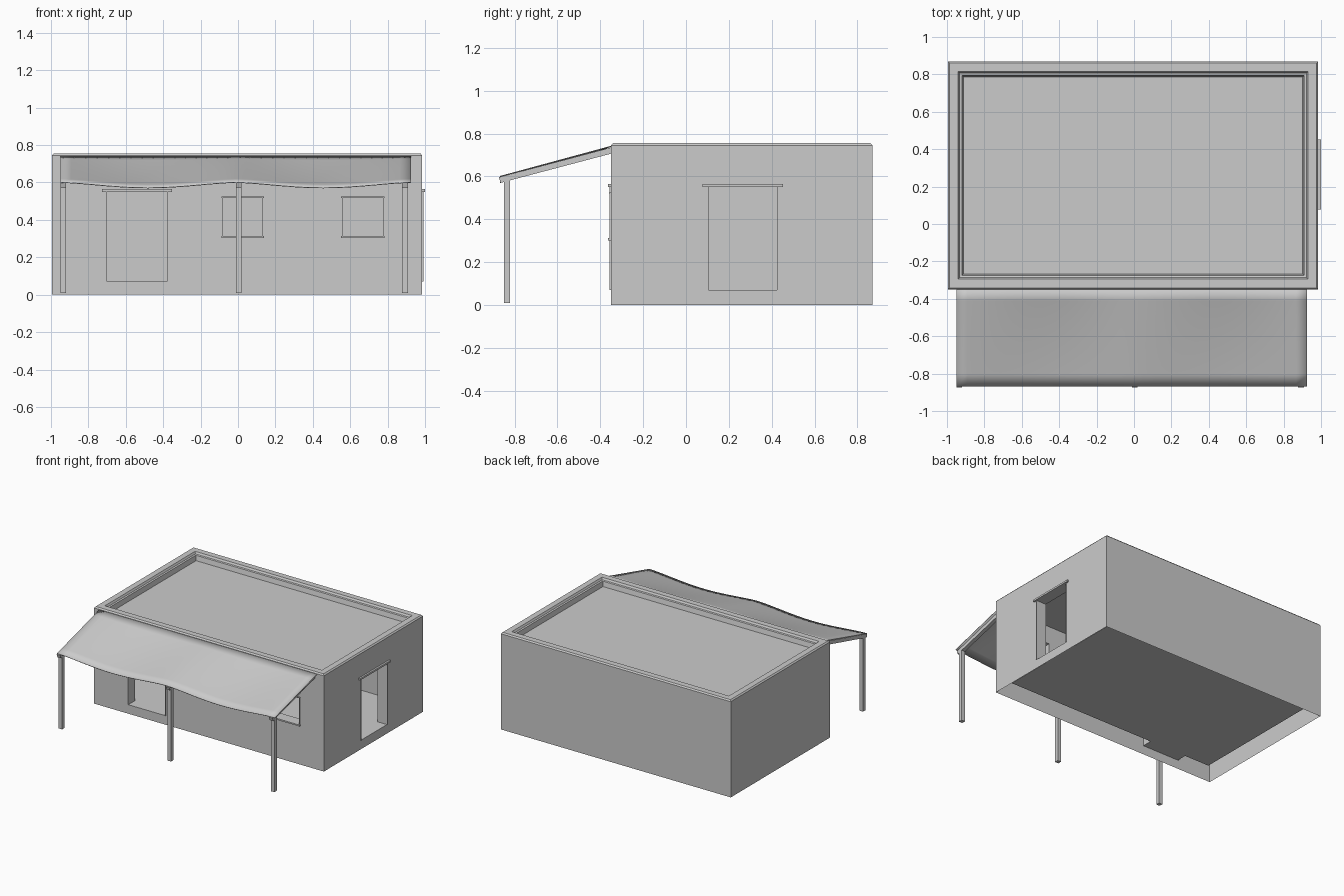
import bpy, bmesh, math

if "Cube" in bpy.data.objects:
    bpy.data.objects.remove(bpy.data.objects["Cube"])

X0, X1, Y0, Y1 = -0.995, 0.985, -0.35, 0.87      # outer wall footprint
FLOOR, WALL = 0.07, 0.08


def make(name, bm):
    bmesh.ops.recalc_face_normals(bm, faces=bm.faces[:])
    me = bpy.data.meshes.new(name)
    bm.to_mesh(me)
    bm.free()
    ob = bpy.data.objects.new(name, me)
    bpy.context.collection.objects.link(ob)
    return ob


def box(name, x, y, z):
    bm = bmesh.new()
    bmesh.ops.create_cube(bm, size=1)
    for v in bm.verts:
        for i, (a, b) in enumerate((x, y, z)):
            v.co[i] = b if v.co[i] > 0 else a
    return make(name, bm)


def prism(name, x, profile):
    """Side profile of (y, z) points extruded along x."""
    bm = bmesh.new()
    f = bm.faces.new([bm.verts.new((x[0], y, z)) for y, z in profile])
    g = bmesh.ops.extrude_face_region(bm, geom=[f])["geom"]
    for v in g:
        if isinstance(v, bmesh.types.BMVert):
            v.co.x = x[1]
    return make(name, bm)


# walls, bevelled parapet and sunken roof as one stack of rectangular rings
bm = bmesh.new()
rings = []
for d, z in [(0, 0), (0, .745), (.009, .755), (.055, .755), (.063, .74),
             (.075, .737), (.083, .70)]:
    rings.append([bm.verts.new(p) for p in
                  ((X0 + d, Y0 + d, z), (X1 - d, Y0 + d, z),
                   (X1 - d, Y1 - d, z), (X0 + d, Y1 - d, z))])
for a, b in zip(rings, rings[1:]):
    for i in range(4):
        j = (i + 1) % 4
        bm.faces.new((a[i], a[j], b[j], b[i]))
bm.faces.new(rings[0])
bm.faces.new(rings[-1])
house = make("house_walls", bm)

# openings: name, side, span along the wall, height range
openings = [("front_door", "front", (-.70, -.38), (FLOOR, .55)),
            ("middle_window", "front", (-.08, .13), (.31, .52)),
            ("right_window", "front", (.56, .775), (.31, .52)),
            ("side_door", "side", (.105, .425), (FLOOR, .55))]


def on_wall(name, side, span, depth, z):
    """Box on a wall; depth is measured outwards from the wall face."""
    if side == "front":
        return box(name, span, (Y0 - depth[1], Y0 - depth[0]), z)
    return box(name, (X1 + depth[0], X1 + depth[1]), span, z)


# hollow room and openings
cutters = [box("room_cutter", (X0 + WALL, X1 - WALL), (Y0 + WALL, Y1 - WALL), (FLOOR, .66))]
for n, side, span, z in openings:
    cutters.append(on_wall(n + "_cutter", side, span, (-.12, .05), z))
for c in cutters:
    m = house.modifiers.new("cut", "BOOLEAN")
    m.operation, m.solver, m.object = "DIFFERENCE", "EXACT", c
dg = bpy.context.evaluated_depsgraph_get()
me = bpy.data.meshes.new_from_object(house.evaluated_get(dg))
house.modifiers.clear()
house.data = me
for c in cutters:
    bpy.data.objects.remove(c)

# the underside is open
bm = bmesh.new()
bm.from_mesh(house.data)
low = [f for f in bm.faces if all(v.co.z < .001 for v in f.verts)]
bmesh.ops.delete(bm, geom=low, context="FACES")
bm.to_mesh(house.data)
bm.free()

# thin frames, lintels and sills
for n, side, (a, b), (z0, z1) in openings:
    t, d = .004, (-.002, .006)
    on_wall(n + "_jamb_a", side, (a - t, a), d, (z0, z1))
    on_wall(n + "_jamb_b", side, (b, b + t), d, (z0, z1))
    if "door" in n:
        on_wall(n + "_lintel", side, (a - .027, b + .027), (-.002, .014), (z1, z1 + .014))
    else:
        on_wall(n + "_lintel", side, (a - .008, b + .008), (-.002, .009), (z1 - .002, z1 + .004))
        on_wall(n + "_sill", side, (a - .008, b + .008), (-.002, .013), (z0 - .008, z0 + .003))

# awning posts and sloping rafters
for n, x in (("left", -.935), ("middle", .003), ("right", .893)):
    s = (x - .015, x + .015)
    box(n + "_post", s, (-.85, -.82), (.01, .585))
    prism(n + "_rafter", s, [(-.873, .596), (-.865, .57), (-.35, .706), (-.35, .735)])

# cloth awning sagging between the posts
bm = bmesh.new()
NX, NY = 32, 8
grid = []
for j in range(NY + 1):
    v = j / NY
    row = []
    for i in range(NX + 1):
        u = i / NX
        sag = math.sin(math.pi * ((2 * u) % 1.0)) ** 1.5
        z = .60 + .142 * v - sag * (.029 * (1 - v) + .03 * v * (1 - v))
        row.append(bm.verts.new((-.95 + 1.875 * u, -.868 + .523 * v, z)))
    grid.append(row)
for j in range(NY):
    for i in range(NX):
        bm.faces.new((grid[j][i], grid[j][i + 1], grid[j + 1][i + 1], grid[j + 1][i]))
for f in bm.faces:
    f.smooth = True
cloth = make("awning_cloth", bm)
m = cloth.modifiers.new("thickness", "SOLIDIFY")
m.thickness, m.offset = .004, 0
